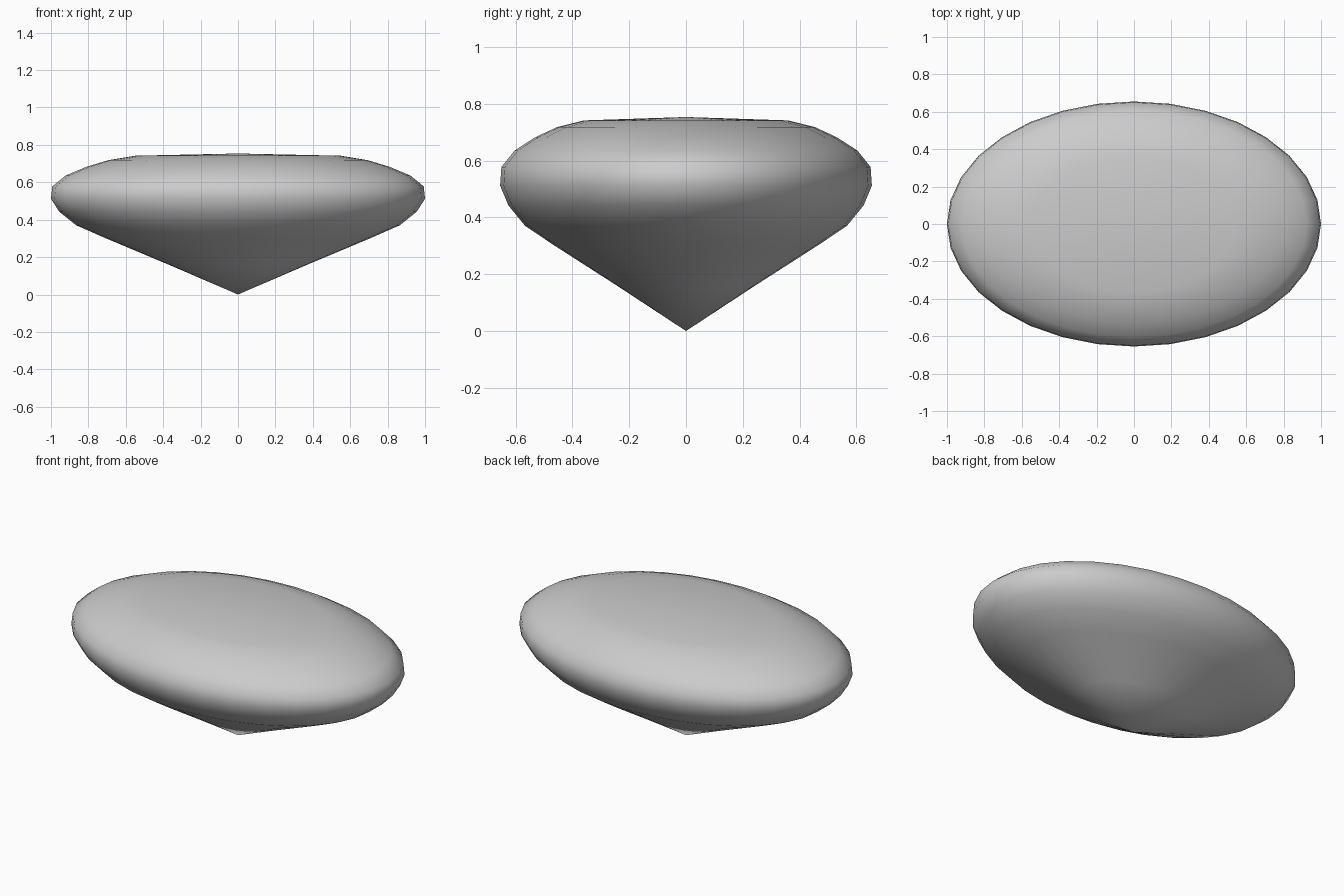
import bpy, bmesh, math

if "Cube" in bpy.data.objects:
    bpy.data.objects.remove(bpy.data.objects["Cube"])

SIDES = 32
DEPTH = 0.655  # y radius relative to x radius

# Side profile (radius, height) from the lower point to the crown
profile = [(0.36, 0.155), (0.71, 0.302), (0.865, 0.37), (0.955, 0.442), (1.0, 0.512),
           (0.993, 0.578), (0.922, 0.636), (0.81, 0.683), (0.695, 0.718), (0.55, 0.742)]
BOTTOM, TOP = 0.0, 0.754

bm = bmesh.new()
rings = []
for r, z in profile:
    rings.append([bm.verts.new((r * math.cos(2 * math.pi * i / SIDES),
                                r * DEPTH * math.sin(2 * math.pi * i / SIDES), z))
                  for i in range(SIDES)])
tip = bm.verts.new((0, 0, BOTTOM))
crown = bm.verts.new((0, 0, TOP))

# Skin between the rings, plus fans at the point and the crown
for i in range(SIDES):
    j = (i + 1) % SIDES
    bm.faces.new((tip, rings[0][j], rings[0][i]))
    for a, b in zip(rings, rings[1:]):
        bm.faces.new((a[i], a[j], b[j], b[i]))
    bm.faces.new((rings[-1][i], rings[-1][j], crown))
bmesh.ops.recalc_face_normals(bm, faces=bm.faces)
for f in bm.faces:
    f.smooth = True

mesh = bpy.data.meshes.new("oval_gem")
bm.to_mesh(mesh)
bm.free()
gem = bpy.data.objects.new("oval_gem", mesh)
bpy.context.collection.objects.link(gem)
